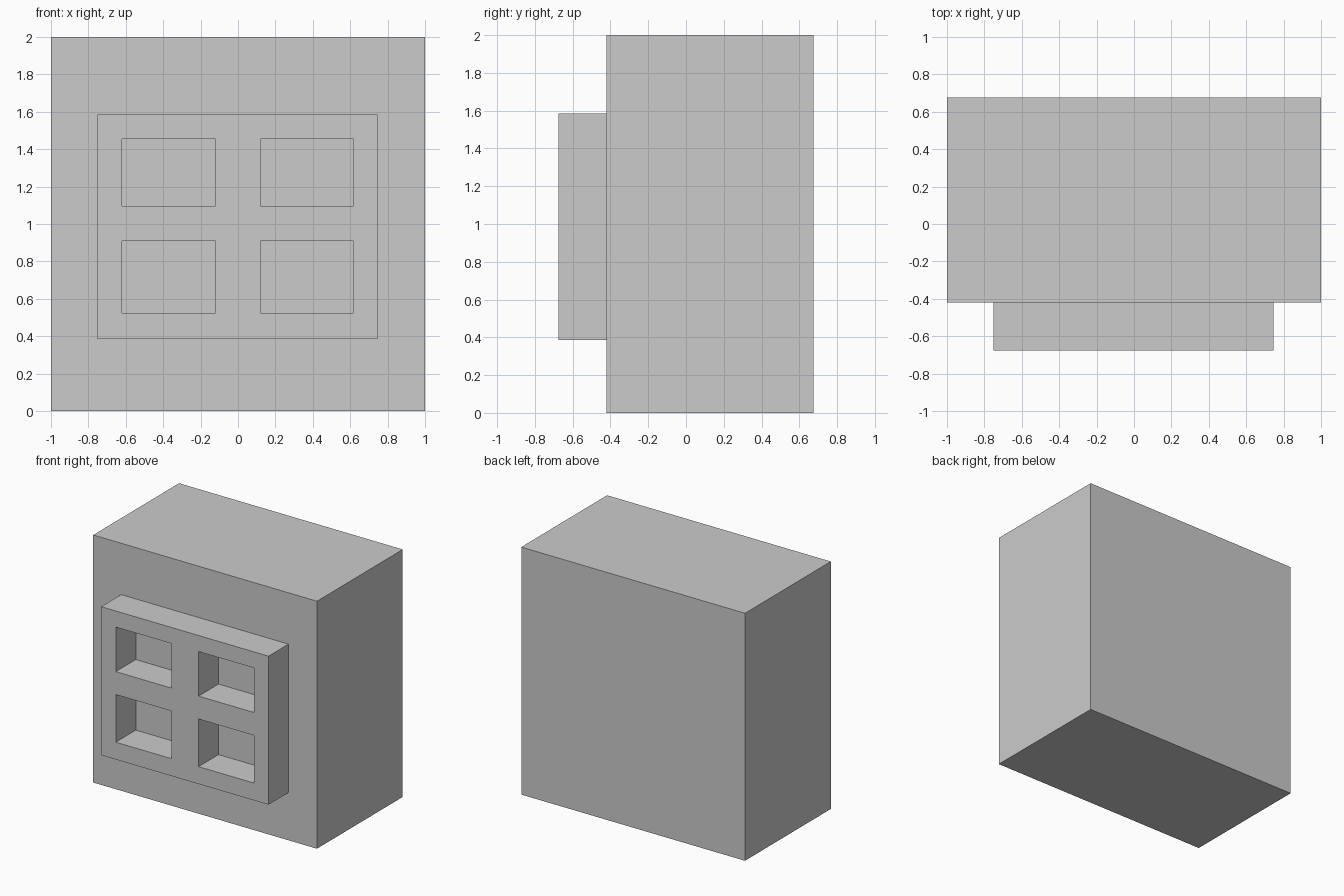
import bpy, bmesh
from mathutils import Vector

if "Cube" in bpy.data.objects:
    bpy.data.objects.remove(bpy.data.objects["Cube"])

FRONT, WALL, BACK = -0.675, -0.42, 0.675


def add_object(name, bm):
    mesh = bpy.data.meshes.new(name)
    bm.to_mesh(mesh)
    bm.free()
    obj = bpy.data.objects.new(name, mesh)
    bpy.context.collection.objects.link(obj)
    return obj


# Wall block
bm = bmesh.new()
bmesh.ops.create_cube(bm, size=1)
bmesh.ops.scale(bm, vec=Vector((2, BACK - WALL, 2)), verts=bm.verts)
bmesh.ops.translate(bm, vec=Vector((0, (WALL + BACK) / 2, 1)), verts=bm.verts)
add_object("wall_block", bm)

# Window frame: a front-facing grid with four openings, thickened back to the wall
xs = [-0.75, -0.62, -0.12, 0.12, 0.617, 0.745]
zs = [0.385, 0.525, 0.91, 1.095, 1.455, 1.585]
bm = bmesh.new()
grid = [[bm.verts.new((x, FRONT, z)) for z in zs] for x in xs]
for i in range(5):
    for j in range(5):
        if i % 2 and j % 2:
            continue  # pane opening
        bm.faces.new((grid[i][j], grid[i + 1][j], grid[i + 1][j + 1], grid[i][j + 1]))
frame = add_object("window_frame", bm)
thick = frame.modifiers.new("thickness", 'SOLIDIFY')
thick.thickness = WALL - FRONT
thick.offset = -1
